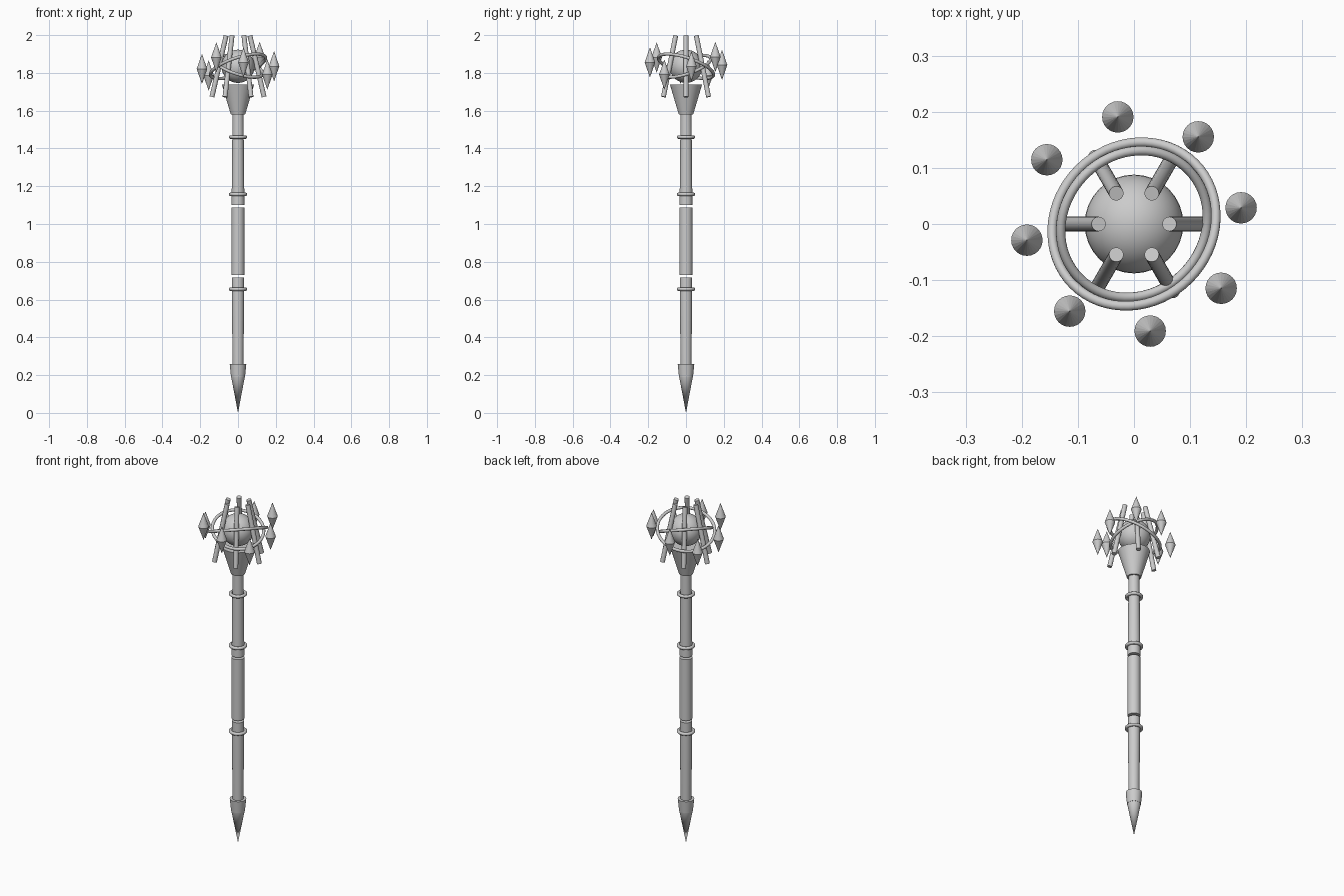
import bpy, bmesh, math
from mathutils import Vector, Matrix

if "Cube" in bpy.data.objects:
    bpy.data.objects.remove(bpy.data.objects["Cube"])

metal = bpy.data.materials.new("light grey")
metal.diffuse_color = (0.6, 0.6, 0.6, 1)
metal.use_nodes = True
metal.node_tree.nodes["Principled BSDF"].inputs["Base Color"].default_value = metal.diffuse_color


def finish(name, bm, smooth=True):
    me = bpy.data.meshes.new(name)
    bmesh.ops.recalc_face_normals(bm, faces=bm.faces)
    bm.to_mesh(me)
    bm.free()
    me.materials.append(metal)
    ob = bpy.data.objects.new(name, me)
    bpy.context.collection.objects.link(ob)
    if smooth:
        bpy.ops.object.select_all(action='DESELECT')
        ob.select_set(True)
        bpy.context.view_layer.objects.active = ob
        bpy.ops.object.shade_smooth_by_angle(angle=math.radians(35))
    return ob


def rod(name, p1, p2, r1, r2, sides=32, smooth=True):
    """Straight or tapered round bar from p1 to p2."""
    a, b = Vector(p1), Vector(p2)
    rot = (b - a).to_track_quat('Z', 'Y').to_matrix().to_4x4()
    bm = bmesh.new()
    bmesh.ops.create_cone(bm, cap_ends=True, segments=sides, radius1=r1, radius2=r2,
                          depth=(b - a).length, matrix=Matrix.Translation((a + b) / 2) @ rot)
    return finish(name, bm, smooth)


def ring(name, z, major, minor, normal=(0, 0, 1), segs=64):
    bpy.ops.mesh.primitive_torus_add(major_radius=major, minor_radius=minor,
                                     major_segments=segs, minor_segments=12)
    ob = bpy.context.object
    ob.name = name
    ob.data.transform(Matrix.Translation((0, 0, z)) @
                      Vector(normal).to_track_quat('Z', 'Y').to_matrix().to_4x4())
    ob.data.materials.append(metal)
    bpy.ops.object.shade_smooth()


def upright(name, z1, z2, r1, r2):
    return rod(name, (0, 0, z1), (0, 0, z2), r1, r2)


# Foot spike and collar
upright("foot_spike", 0, 0.19, 0, 0.036)
upright("foot_collar", 0.19, 0.26, 0.037, 0.044)

# Shaft in three lengths, with narrow gaps around the grip
upright("lower_shaft", 0.25, 0.717, 0.029, 0.033)
upright("grip", 0.73, 1.088, 0.034, 0.034)
upright("upper_shaft", 1.10, 1.585, 0.034, 0.029)
for i, z in enumerate((0.655, 1.157, 1.46)):
    ring(f"shaft_band_{i + 1}", z, 0.04, 0.009)

# Flared socket below the orb
upright("head_socket", 1.58, 1.738, 0.038, 0.085)

# Orb
CENTRE = 1.835
bm = bmesh.new()
bmesh.ops.create_uvsphere(bm, u_segments=32, v_segments=20, radius=0.088,
                          matrix=Matrix.Translation((0, 0, CENTRE)))
finish("orb", bm)

# Two orbit rings tilted opposite ways
t = math.radians(25)
s, c = math.sin(t) / math.sqrt(2), math.cos(t)
ring("outer_orbit_ring", CENTRE, 0.153, 0.0085, (-s, s, c))
ring("inner_orbit_ring", CENTRE, 0.137, 0.0085, (s, -s, c))

# Six leaning prongs, closer together at the top
for i in range(6):
    a = math.radians(60 * i)
    d = Vector((math.cos(a), math.sin(a), 0))
    rod(f"prong_{i + 1}", d * 0.138 + Vector((0, 0, 1.673)),
        d * 0.063 + Vector((0, 0, 1.997)), 0.013, 0.013, 20)

# Eight floating crystals, bobbing at different heights
for i in range(8):
    a = 0.15 + math.pi / 4 * i
    z = CENTRE + 0.05 * math.sin(1.5 * i)
    bm = bmesh.new()
    n = 24
    loop = [bm.verts.new((0.028 * math.cos(math.tau * k / n),
                          0.028 * math.sin(math.tau * k / n), 0)) for k in range(n)]
    for h in (0.08, -0.08):
        tip = bm.verts.new((0, 0, h))
        for k in range(n):
            bm.faces.new((loop[k], loop[(k + 1) % n], tip))
    bmesh.ops.translate(bm, verts=bm.verts,
                        vec=(0.193 * math.cos(a), 0.193 * math.sin(a), z))
    finish(f"crystal_{i + 1}", bm, smooth=False)
